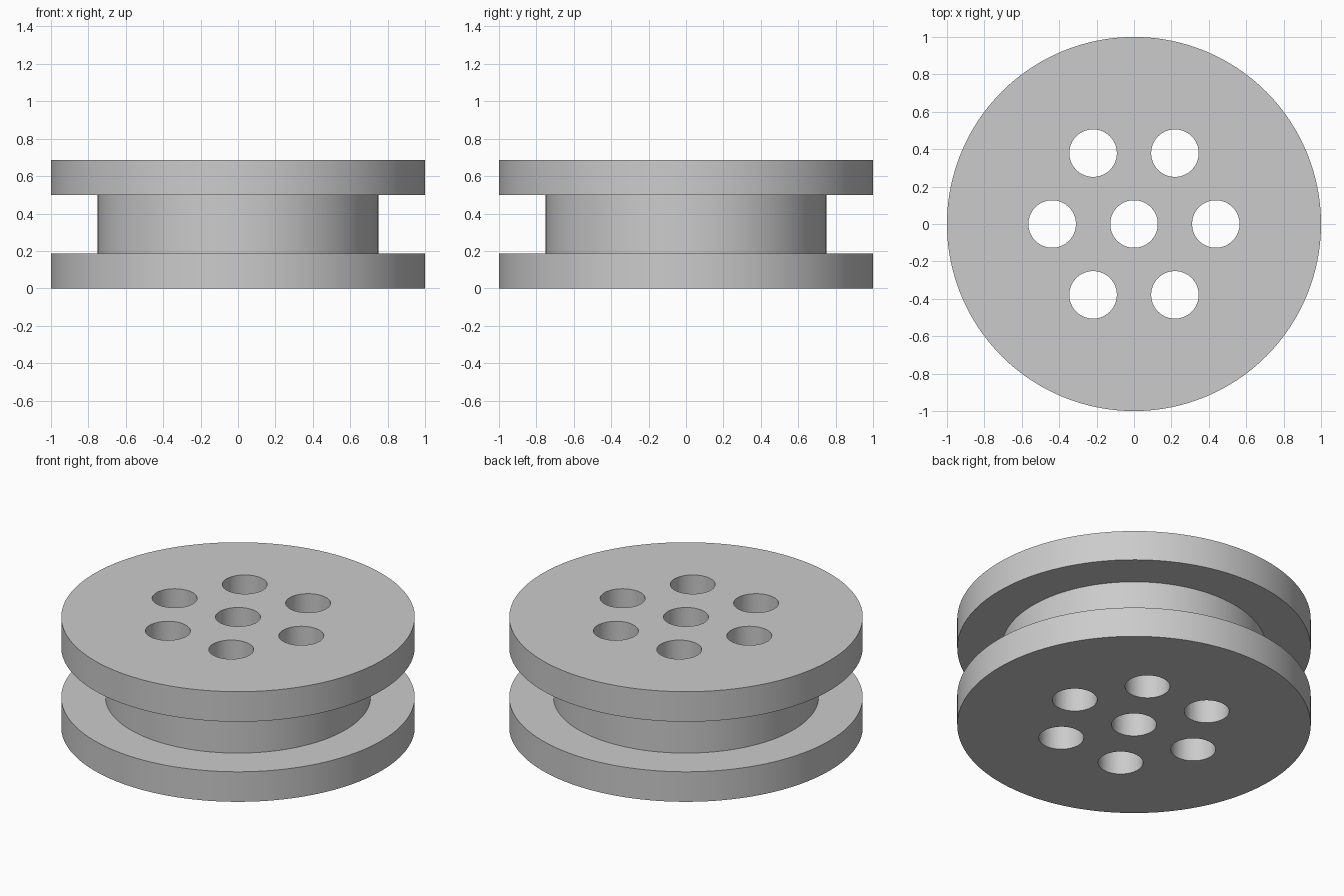
import bpy, bmesh, math
from mathutils import Vector

cube = bpy.data.objects.get("Cube")
if cube:
    bpy.data.objects.remove(cube, do_unlink=True)

SEGMENTS = 128
HEIGHT, FLANGE = 0.6875, 0.1875
FLANGE_R, HUB_R, HOLE_R, RING_R = 1.0, 0.75, 0.127, 0.4375

grey = bpy.data.materials.new("plain grey")
grey.use_nodes = True
colour = (0.6, 0.6, 0.6, 1)
grey.diffuse_color = colour
grey.node_tree.nodes["Principled BSDF"].inputs["Base Color"].default_value = colour


def lathe(name, profile, segments):
    """Revolve a closed (radius, z) outline around the z axis."""
    bm = bmesh.new()
    verts = [bm.verts.new((r, 0, z)) for r, z in profile]
    edges = [bm.edges.new((verts[i - 1], verts[i])) for i in range(len(verts))]
    bmesh.ops.spin(bm, geom=verts + edges, cent=(0, 0, 0), axis=(0, 0, 1),
                   angle=math.tau, steps=segments, use_duplicate=False)
    bmesh.ops.remove_doubles(bm, verts=bm.verts, dist=1e-5)
    bmesh.ops.recalc_face_normals(bm, faces=bm.faces)
    mesh = bpy.data.meshes.new(name)
    bm.to_mesh(mesh)
    bm.free()
    mesh.materials.append(grey)
    obj = bpy.data.objects.new(name, mesh)
    bpy.context.collection.objects.link(obj)
    return obj


# Spool: two flanges, a narrower hub and the centre bore
top = HEIGHT - FLANGE
spool = lathe("spool", [
    (HOLE_R, 0), (FLANGE_R, 0), (FLANGE_R, FLANGE), (HUB_R, FLANGE),
    (HUB_R, top), (FLANGE_R, top), (FLANGE_R, HEIGHT), (HOLE_R, HEIGHT),
], SEGMENTS)

# Ring of six through holes, drilled with one joined cutter
bm = bmesh.new()
for i in range(6):
    angle = i * math.tau / 6
    drill = bmesh.ops.create_cone(bm, cap_ends=True, segments=64, radius1=HOLE_R,
                                  radius2=HOLE_R, depth=HEIGHT * 2)
    offset = Vector((RING_R * math.cos(angle), RING_R * math.sin(angle), HEIGHT / 2))
    bmesh.ops.translate(bm, verts=drill["verts"], vec=offset)
cutter_mesh = bpy.data.meshes.new("hole_cutter")
bm.to_mesh(cutter_mesh)
bm.free()
cutter_mesh.materials.append(grey)
cutter = bpy.data.objects.new("hole_cutter", cutter_mesh)
cutter.hide_render = True
bpy.context.collection.objects.link(cutter)

drilling = spool.modifiers.new("holes", "BOOLEAN")
drilling.operation = "DIFFERENCE"
drilling.solver = "EXACT"
drilling.object = cutter

bpy.ops.object.select_all(action="DESELECT")
bpy.context.view_layer.objects.active = spool
spool.select_set(True)
bpy.ops.object.modifier_apply(modifier=drilling.name)
bpy.data.objects.remove(cutter, do_unlink=True)

# Smooth round walls with crisp rims
bpy.ops.object.shade_smooth_by_angle(angle=math.radians(30))
